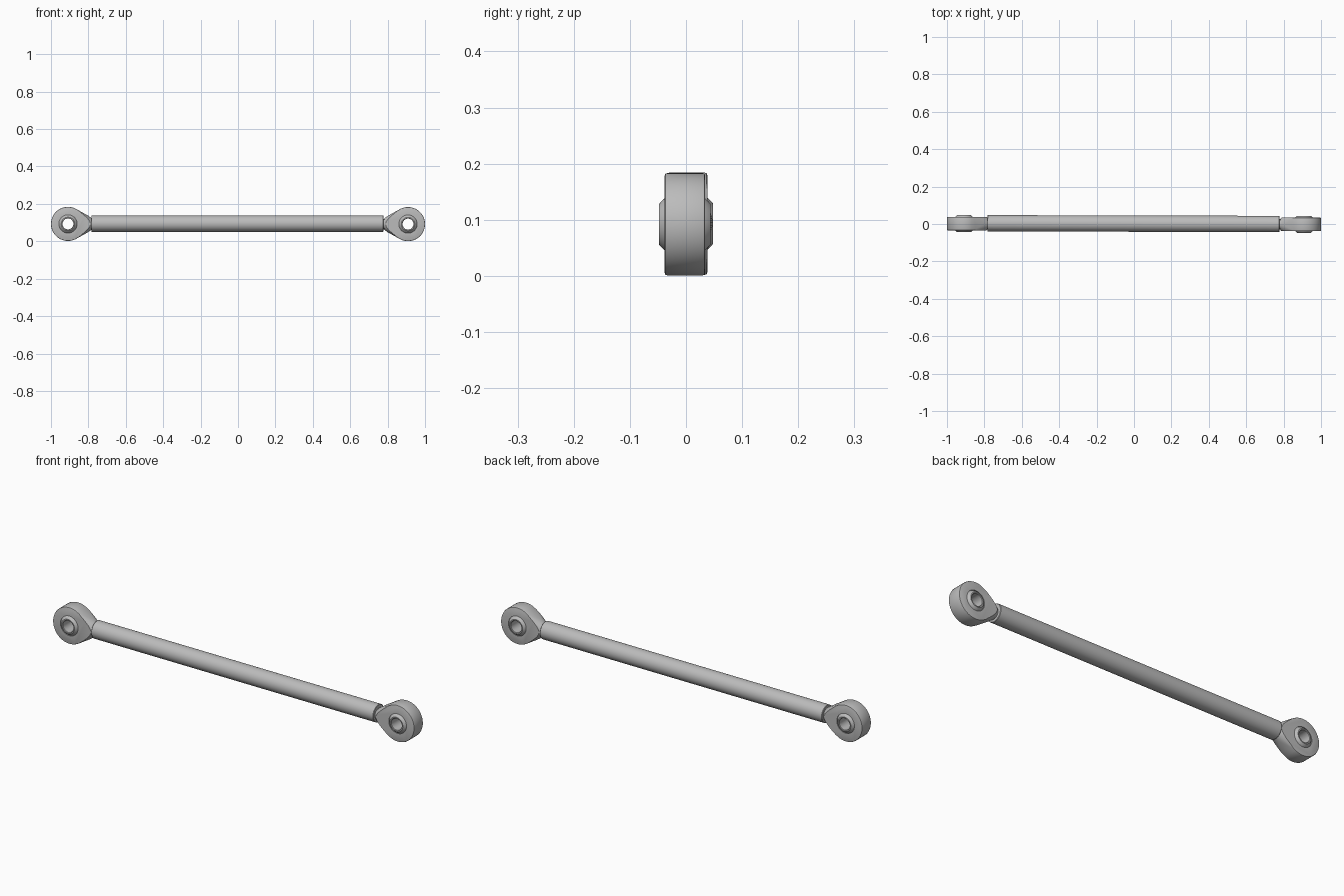
import bpy, bmesh, math
from mathutils import Matrix, Vector

cube = bpy.data.objects.get("Cube")
if cube:
    bpy.data.objects.remove(cube, do_unlink=True)

steel = bpy.data.materials.new("grey_steel")
steel.use_nodes = True
GREY = (0.5, 0.5, 0.5, 1)
steel.diffuse_color = GREY
steel.node_tree.nodes["Principled BSDF"].inputs["Base Color"].default_value = GREY

EYE_X, EYE_Z, EYE_R = 0.909, 0.093, 0.091
HALF_T = 0.036      # half thickness of the eye
TAIL = 0.126        # eye centre to tail end
TAIL_R = 0.034


def make_object(name, bm):
    bmesh.ops.recalc_face_normals(bm, faces=bm.faces)
    mesh = bpy.data.meshes.new(name)
    bm.to_mesh(mesh)
    bm.free()
    mesh.materials.append(steel)
    obj = bpy.data.objects.new(name, mesh)
    bpy.context.collection.objects.link(obj)
    return obj


def lathe(name, profile, axis, closed=False, steps=64):
    """Spin (radius, along) points about the x or y axis."""
    bm = bmesh.new()
    place = (lambda r, a: (a, r, 0)) if axis == "X" else (lambda r, a: (r, a, 0))
    verts = [bm.verts.new(place(r, a)) for r, a in profile]
    pairs = list(zip(verts, verts[1:])) + ([(verts[-1], verts[0])] if closed else [])
    edges = [bm.edges.new(p) for p in pairs]
    spin_axis = (1, 0, 0) if axis == "X" else (0, 1, 0)
    bmesh.ops.spin(bm, geom=verts + edges, axis=spin_axis, cent=(0, 0, 0),
                   angle=2 * math.pi, steps=steps)
    bmesh.ops.remove_doubles(bm, verts=bm.verts, dist=1e-5)
    return make_object(name, bm)


def teardrop(name):
    """Eye plate with its tail pointing to +x."""
    start = math.acos((EYE_R - TAIL_R) / TAIL)
    bm = bmesh.new()
    outline = [(TAIL, -TAIL_R), (TAIL, TAIL_R)]
    n = 56
    for i in range(n + 1):
        a = start + (2 * math.pi - 2 * start) * i / n
        outline.append((EYE_R * math.cos(a), EYE_R * math.sin(a)))
    face = bm.faces.new([bm.verts.new((x, -HALF_T, z)) for x, z in outline])
    out = bmesh.ops.extrude_face_region(bm, geom=[face])
    moved = [v for v in out["geom"] if isinstance(v, bmesh.types.BMVert)]
    bmesh.ops.translate(bm, verts=moved, vec=(0, 2 * HALF_T, 0))
    rims = [e for e in bm.edges if abs(e.verts[0].co.y - e.verts[1].co.y) < 1e-6]
    bmesh.ops.bevel(bm, geom=rims, offset=0.004, segments=2, profile=0.5, affect="EDGES")
    return make_object(name, bm)


def boolean(obj, tool, operation):
    mod = obj.modifiers.new(operation.lower(), "BOOLEAN")
    mod.operation, mod.object, mod.solver = operation, tool, "EXACT"


def bake(obj):
    dg = bpy.context.evaluated_depsgraph_get()
    mesh = bpy.data.meshes.new_from_object(obj.evaluated_get(dg))
    obj.modifiers.clear()
    obj.data = mesh


def smooth(obj):
    bpy.ops.object.select_all(action="DESELECT")
    obj.select_set(True)
    bpy.context.view_layer.objects.active = obj
    bpy.ops.object.shade_smooth_by_angle(angle=math.radians(30))


# Tools: a cone that rounds the tail and a bore for the ball
rounder = lathe("tail_cone_cutter", [(0, TAIL + 0.001), (TAIL_R - 0.003, TAIL + 0.001),
                                     (TAIL_R + 0.001, TAIL - 0.005), (0.2, -0.12),
                                     (0.2, -0.2), (0, -0.2)], "X")
bore = lathe("bore_cutter", [(0, -0.1), (0.049, -0.1), (0.049, 0.1), (0, 0.1)], "Y")

# Eye plate shared by both ends
eye = teardrop("left_eye")
boolean(eye, rounder, "INTERSECT")
boolean(eye, bore, "DIFFERENCE")
bake(eye)
for tool in (rounder, bore):
    bpy.data.objects.remove(tool, do_unlink=True)

# Ball with a through hole
BALL_R, BALL_Y, HOLE_R = 0.0585, 0.046, 0.029
limit = math.asin(BALL_Y / BALL_R)
arc = [limit * (i / 8 - 1) for i in range(17)]
profile = [(HOLE_R + 0.002, -BALL_Y)]
profile += [(BALL_R * math.cos(a), BALL_R * math.sin(a)) for a in arc]
profile += [(HOLE_R + 0.002, BALL_Y), (HOLE_R, BALL_Y - 0.002), (HOLE_R, 0.002 - BALL_Y)]
ball = lathe("left_ball", profile, "Y", closed=True)

# Threaded neck that runs from the eye into the rod
neck = lathe("left_neck", [(0, 0.11), (0.028, 0.11), (0.028, 0.16), (0, 0.16)], "X", steps=32)

for part in (eye, ball, neck):
    smooth(part)
    twin = part.copy()
    twin.name = part.name.replace("left", "right")
    bpy.context.collection.objects.link(twin)
    part.matrix_world = (Matrix.Translation((EYE_X, -0.002, EYE_Z - 0.001))
                         @ Matrix.Rotation(math.pi, 4, "Z"))
    twin.matrix_world = Matrix.Translation((-EYE_X, 0.002, EYE_Z))

# Long round rod
ROD_R, END = 0.0435, 0.781
rod = lathe("rod", [(0, -END), (ROD_R - 0.002, -END), (ROD_R, 0.002 - END),
                    (ROD_R, END - 0.002), (ROD_R - 0.002, END), (0, END)], "X")
smooth(rod)
rod.location = (-0.003, 0.002, 0.0945)
rod.rotation_euler.z = -0.0025
